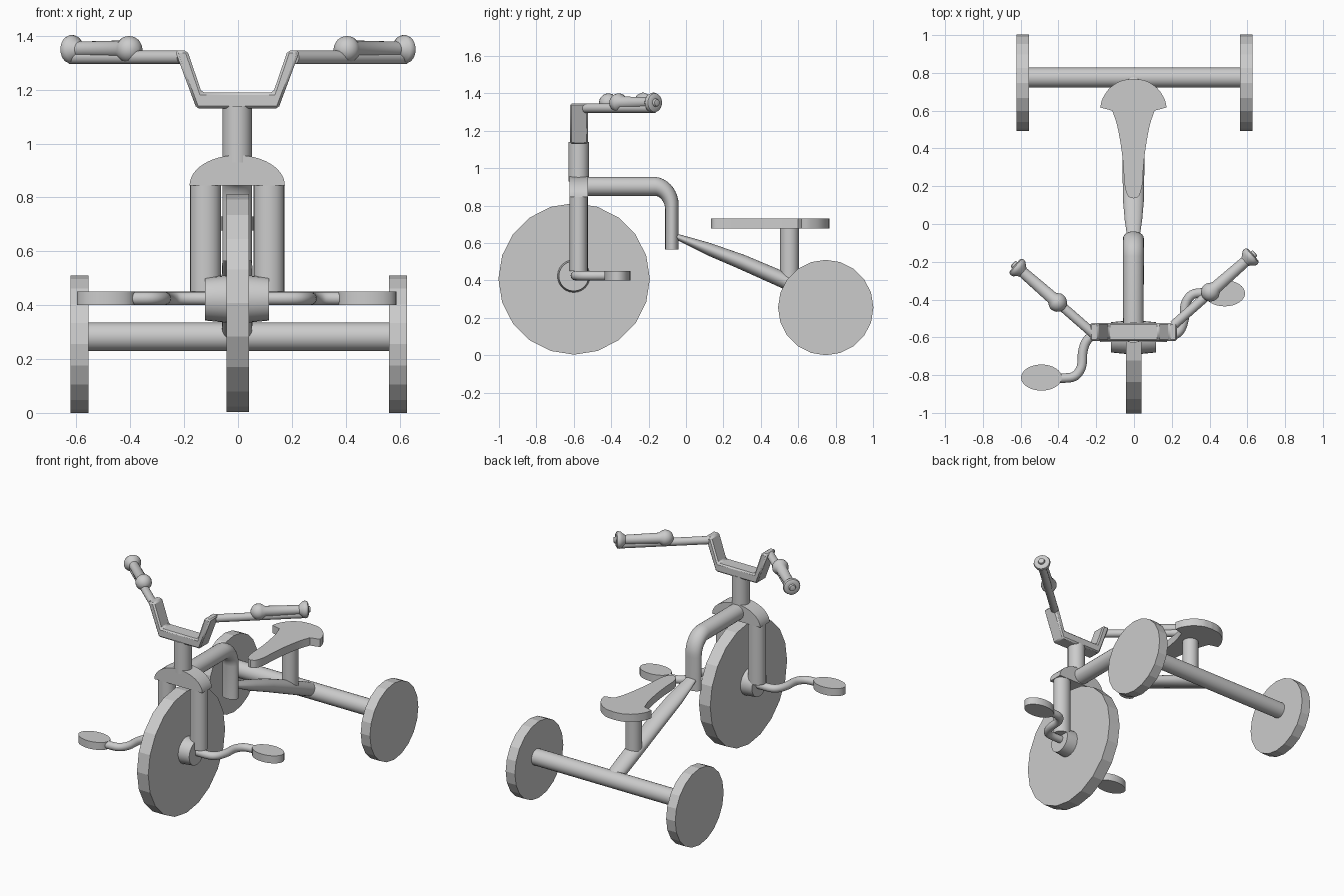
import bpy, bmesh, math
from mathutils import Vector, Matrix

if "Cube" in bpy.data.objects:
    bpy.data.objects.remove(bpy.data.objects["Cube"])

grey = bpy.data.materials.new("grey")
grey.diffuse_color = (0.6, 0.6, 0.6, 1)
grey.use_nodes = True
grey.node_tree.nodes["Principled BSDF"].inputs["Base Color"].default_value = grey.diffuse_color


def finish(name, bm, angle=35):
    bmesh.ops.recalc_face_normals(bm, faces=bm.faces)
    me = bpy.data.meshes.new(name)
    bm.to_mesh(me)
    bm.free()
    me.materials.append(grey)
    ob = bpy.data.objects.new(name, me)
    bpy.context.collection.objects.link(ob)
    bpy.ops.object.select_all(action='DESELECT')
    ob.select_set(True)
    bpy.context.view_layer.objects.active = ob
    bpy.ops.object.shade_smooth_by_angle(angle=math.radians(angle))
    return ob


def loft(name, rings, angle=35):
    """Skin a list of equal-sized rings and cap both ends."""
    bm = bmesh.new()
    rs = [[bm.verts.new(p) for p in r] for r in rings]
    n = len(rs[0])
    for a, b in zip(rs, rs[1:]):
        for i in range(n):
            j = (i + 1) % n
            bm.faces.new((a[i], a[j], b[j], b[i]))
    bm.faces.new(rs[0])
    bm.faces.new(rs[-1])
    return finish(name, bm, angle)


def lathe(name, start, axis, profile, sides=24, squash=1.0, angle=35):
    """Spin (distance, radius) pairs about an axis."""
    start, axis = Vector(start), Vector(axis).normalized()
    ref = Vector((0, 0, 1)) if abs(axis.z) < 0.9 else Vector((0, 1, 0))
    u = ref * 1.0
    v = axis.cross(u).normalized()
    rings = []
    for d, r in profile:
        rings.append([start + axis * d
                      + u * r * squash * math.sin(2 * math.pi * k / sides)
                      + v * r * math.cos(2 * math.pi * k / sides)
                      for k in range(sides)])
    return loft(name, rings, angle)


def rod(name, a, b, r, sides=24, squash=1.0, angle=35):
    a, b = Vector(a), Vector(b)
    return lathe(name, a, b - a, [(0, r), ((b - a).length, r)], sides, squash, angle)


def sweep(name, pts, radii, up, sides=20):
    """Tube along points; radii are (along up, across up)."""
    pts, up = [Vector(p) for p in pts], Vector(up)
    rings = []
    for i, p in enumerate(pts):
        t = (pts[min(i + 1, len(pts) - 1)] - pts[max(i - 1, 0)]).normalized()
        side = t.cross(up).normalized()
        ra, rb = radii[i]
        rings.append([p + up * ra * math.cos(2 * math.pi * k / sides)
                      + side * rb * math.sin(2 * math.pi * k / sides)
                      for k in range(sides)])
    return loft(name, rings)


def slab(name, outline, offset, angle=35):
    """Extrude a flat outline by an offset."""
    off = Vector(offset)
    pts = [Vector(p) for p in outline]
    return loft(name, [pts, [p + off for p in pts]], angle)


def smooth_path(pts, steps=6):
    """Catmull-Rom curve through points."""
    p = [Vector(q) for q in pts]
    p = [2 * p[0] - p[1]] + p + [2 * p[-1] - p[-2]]
    out = []
    for i in range(1, len(p) - 2):
        a, b, c, d = p[i - 1:i + 3]
        for s in range(steps):
            t = s / steps
            out.append(0.5 * (2 * b + (c - a) * t + (2 * a - 5 * b + 4 * c - d) * t * t
                              + (3 * b - a - 3 * c + d) * t ** 3))
    return out + [p[-2]]


# Wheels, hub and rear axle
rod("front_wheel", (-0.043, -0.598, 0.408), (0.04, -0.598, 0.408), 0.405, 20, angle=10)
for x0, x1, side in ((-0.622, -0.555, "left"), (0.56, 0.628, "right")):
    rod("rear_wheel_" + side, (x0, 0.747, 0.255), (x1, 0.747, 0.255), 0.255, 20, angle=10)
rod("rear_axle", (-0.57, 0.775, 0.283), (0.57, 0.775, 0.283), 0.053)
lathe("front_hub", (-0.122, -0.6, 0.423), (1, 0, 0),
      [(0, 0.08), (0.08, 0.088), (0.158, 0.088), (0.238, 0.08)])

# Fork legs, crown and steering stem
for sx, side in ((-1, "left"), (1, "right")):
    fx = 0.118 * sx - 0.003
    ob = rod("fork_leg_" + side, (0, 0, 0.45), (0, 0, 0.86), 0.05)
    ob.data.transform(Matrix.Translation((fx, -0.574, 0)) @ Matrix.Diagonal((1.14, 0.98, 1, 1)))
arch = [(0.177 * math.cos(math.pi * k / 24) - 0.003, -0.624,
         0.845 + 0.112 * math.sin(math.pi * k / 24)) for k in range(25)]
slab("fork_crown", arch, (0, 0.1, 0))
rod("steering_stem", (-0.003, -0.574, 0.93), (-0.003, -0.574, 1.14), 0.055)

# Handlebar bracket with softened edges
half = [(0.152, 1.13), (0.232, 1.345), (0.186, 1.345), (0.133, 1.19)]
outline = half + [(-x, z) for x, z in reversed(half)]
bracket = slab("handlebar_bracket", [(x - 0.002, -0.62, z) for x, z in outline], (0, 0.097, 0))
bev = bracket.modifiers.new("bevel", 'BEVEL')
bev.width, bev.segments = 0.009, 1

# Handlebars: thin rod, collar ball, grip and flared end
for side, a, ball, end in (
        ("left", (-0.21, -0.585), (-0.405, -0.415), (-0.622, -0.226)),
        ("right", (0.21, -0.535), (0.405, -0.36), (0.622, -0.17))):
    rod("handlebar_rod_" + side, (*a, 1.32), (*end, 1.32), 0.025)
    axis = Vector((end[0] - ball[0], end[1] - ball[1], 0))
    L = axis.length
    collar = [(0.05 * math.sin(t), 0.05 * math.cos(t))
              for t in (math.pi * (k / 10 - 0.5) * 0.97 for k in range(7))]
    grip = [(0.03, 0.029), (L - 0.045, 0.029), (L - 0.035, 0.036), (L - 0.02, 0.05),
            (L - 0.006, 0.054), (L + 0.006, 0.05), (L + 0.012, 0.04), (L + 0.012, 0.022),
            (L + 0.024, 0.018), (L + 0.026, 0.008)]
    lathe("grip_" + side, (*ball, 1.35), axis, collar + [(0.038, 0.033)] + grip[1:])

# Cranks and pedals, half a turn apart
for s, side in ((-1, "left"), (1, "right")):
    path = [(0.09, 0), (0.2, 0), (0.245, 0.025), (0.268, 0.085), (0.275, 0.165),
            (0.31, 0.215), (0.37, 0.226), (0.44, 0.226)]
    pts = smooth_path([(s * x - 0.003, -0.59 + s * y, 0.425) for x, y in path], 4)
    sweep("crank_" + side, pts, [(0.025, 0.025)] * len(pts), (0, 0, 1), 16)
    pedal = [(s * 0.485 - 0.005 + 0.108 * math.cos(k * math.pi / 16),
              -0.59 + s * 0.223 + 0.069 * math.sin(k * math.pi / 16), 0.4) for k in range(32)]
    slab("pedal_" + side, pedal, (0, 0, 0.05))

# Main frame tube: level, then bent downwards
bend = [(-0.003, -0.17 + 0.095 * math.sin(t), 0.785 + 0.117 * math.cos(t))
        for t in (math.pi / 2 * k / 10 for k in range(11))]
pts = [(-0.003, -0.56, 0.902)] + bend + [(-0.003, -0.075, 0.565)]
rad = [(0.054, 0.052)] + [(0.055, 0.052 - 0.016 * k / 10) for k in range(11)] + [(0.055, 0.036)]
sweep("frame_tube", pts, rad, (1, 0, 0), 24)

# Tapering boom down to the rear axle
spine = [(-0.003, -0.06, 0.638), (-0.003, 0.02, 0.607), (-0.003, 0.12, 0.568),
         (-0.003, 0.3, 0.498), (-0.003, 0.53, 0.398), (-0.003, 0.775, 0.29)]
sweep("frame_boom", spine, [(0.034, 0.014), (0.046, 0.023), (0.055, 0.033), (0.058, 0.04),
                            (0.058, 0.043), (0.055, 0.043)], (1, 0, 0), 24)

# Seat post and saddle
rod("seat_post", (-0.003, 0.554, 0.39), (-0.003, 0.554, 0.69), 0.051)
nose = smooth_path([(0, 0.135, 0), (0.03, 0.15, 0), (0.048, 0.215, 0), (0.053, 0.3, 0),
                    (0.064, 0.4, 0), (0.086, 0.52, 0), (0.112, 0.6, 0)])
back = smooth_path([(0.176, 0.617, 0), (0.163, 0.665, 0), (0.125, 0.72, 0),
                    (0.065, 0.758, 0), (0, 0.768, 0)])
edge = nose + back
edge += [Vector((-p.x, p.y, 0)) for p in reversed(edge[1:-1])]
slab("seat", [(p.x - 0.003, p.y, 0.678) for p in edge], (0, 0, 0.052))
